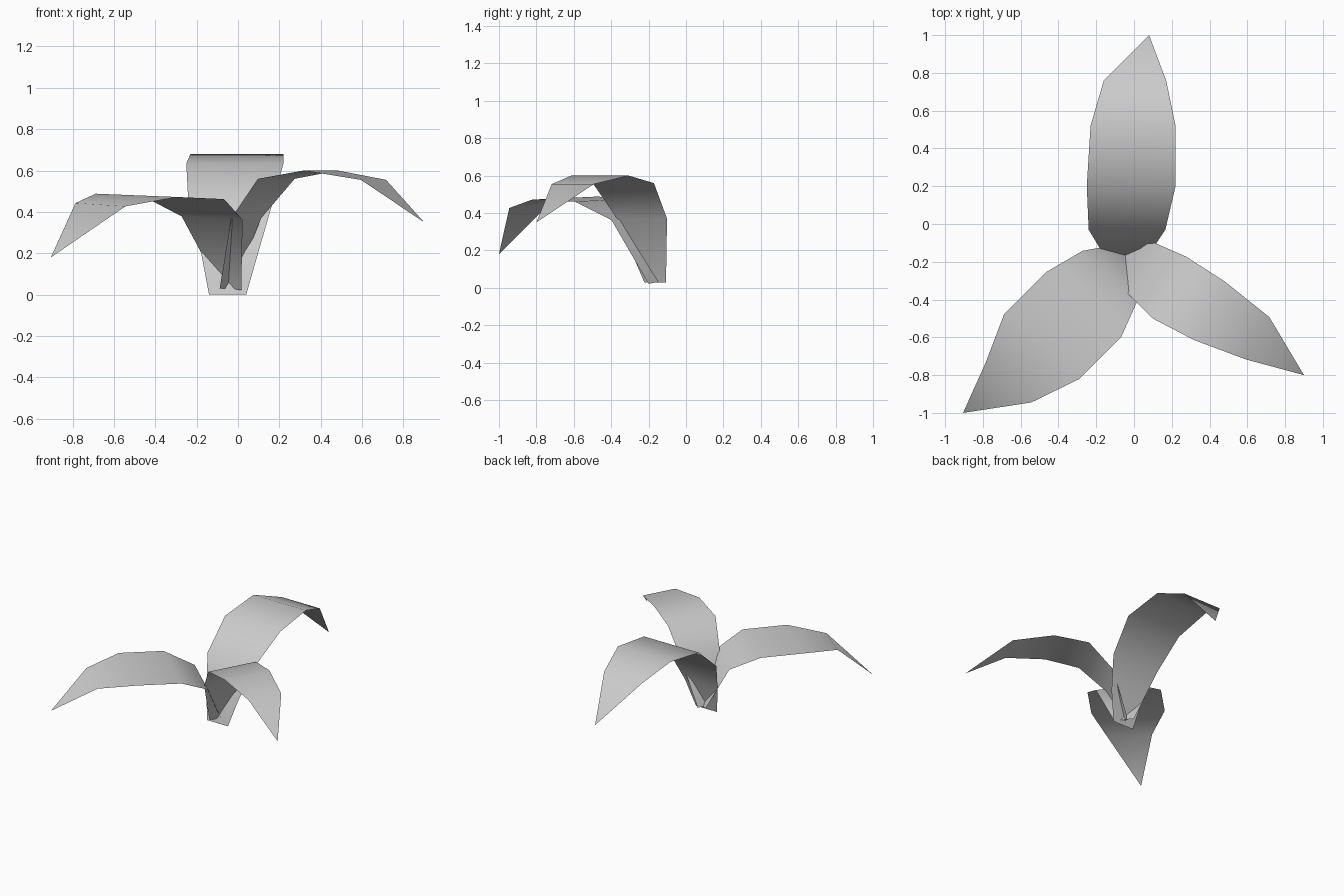
import bpy
from math import sin, cos, radians
from mathutils import Vector

cube = bpy.data.objects.get("Cube")
if cube:
    bpy.data.objects.remove(cube, do_unlink=True)

# One pale grey for every leaf
grey = bpy.data.materials.new("pale_grey")
grey.use_nodes = True
colour = (0.6, 0.6, 0.6, 1)
grey.diffuse_color = colour
shader = next(n for n in grey.node_tree.nodes if n.type == 'BSDF_PRINCIPLED')
shader.inputs["Base Color"].default_value = colour


def make_leaf(name, heading, lean, spine, tip):
    """Open strip: spine rows are (x, y, z, half width), closed by a pointed tip."""
    angle = radians(heading)
    across = Vector((sin(angle), -cos(angle), 0))
    verts = []
    for x, y, z, half in spine:
        centre = Vector((x, y, z))
        rise = Vector((0, 0, lean))
        verts += [centre - across * half - rise, centre + across * half + rise]
    last = len(verts)
    verts.append(Vector(tip))
    faces = [(i, i + 1, i + 3, i + 2) for i in range(0, last - 2, 2)]
    faces.append((last - 2, last - 1, last))

    mesh = bpy.data.meshes.new(name)
    mesh.from_pydata(verts, [], faces)
    mesh.materials.append(grey)
    mesh.shade_smooth()
    leaf = bpy.data.objects.new(name, mesh)
    bpy.context.collection.objects.link(leaf)
    return leaf


# Tall leaf arching to the back
make_leaf("back_leaf", 90, 0, [
    (-0.05, -0.18, 0, 0.09),
    (-0.04, -0.13, 0.21, 0.14),
    (-0.037, -0.03, 0.44, 0.203),
    (-0.015, 0.2, 0.635, 0.235),
    (-0.005, 0.52, 0.68, 0.225),
    (0.005, 0.76, 0.59, 0.165),
], (0.08, 1, 0.29))

# Broad low leaf on the front right
make_leaf("front_right_leaf", 229, 0.008, [
    (-0.037, -0.155, 0.03, 0.07),
    (-0.125, -0.27, 0.37, 0.195),
    (-0.265, -0.425, 0.47, 0.262),
    (-0.49, -0.65, 0.48, 0.262),
    (-0.665, -0.84, 0.435, 0.16),
], (-0.905, -1, 0.18))

# Narrow leaf on the front left
make_leaf("front_left_leaf", -28.5, 0, [
    (-0.057, -0.165, 0.03, 0.066),
    (0.04, -0.235, 0.37, 0.152),
    (0.185, -0.335, 0.56, 0.186),
    (0.4, -0.46, 0.6, 0.175),
    (0.655, -0.605, 0.555, 0.128),
], (0.9, -0.8, 0.35))
